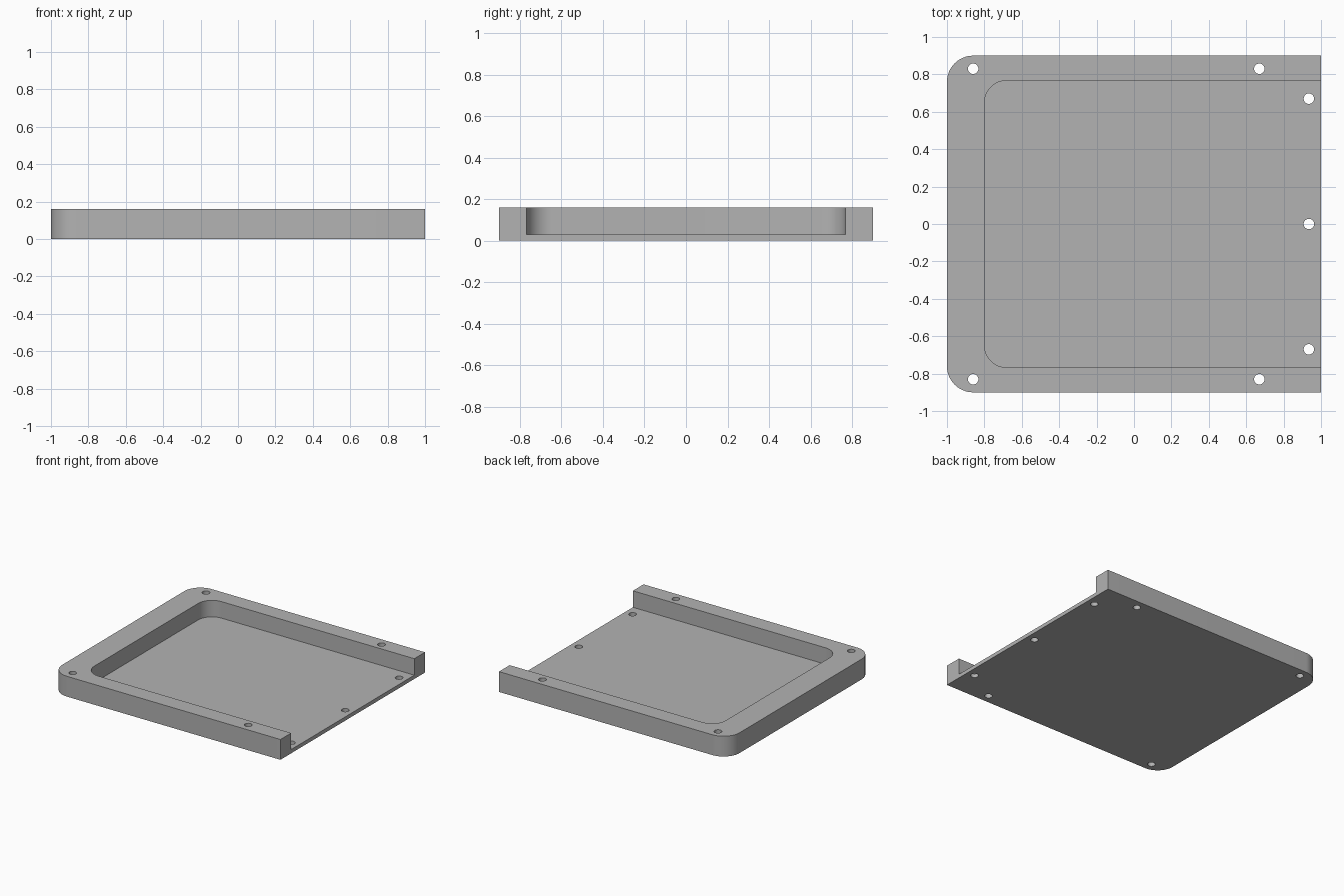
import bpy, bmesh
from math import pi, sin, cos

if "Cube" in bpy.data.objects:
    bpy.data.objects.remove(bpy.data.objects["Cube"])

HEIGHT, FLOOR = 0.16, 0.03
SEGMENTS = 16

grey = bpy.data.materials.new("plain grey")
grey.use_nodes = True
grey.diffuse_color = (0.45, 0.45, 0.45, 1)
grey.node_tree.nodes["Principled BSDF"].inputs["Base Color"].default_value = grey.diffuse_color


def arc(cx, cy, r, start, end, steps):
    return [(cx + r * cos(start + (end - start) * i / steps),
             cy + r * sin(start + (end - start) * i / steps)) for i in range(steps + 1)]


def slab_outline(left, right, half, r):
    """Rectangle whose two left corners are rounded, counter-clockwise."""
    return ([(right, -half), (right, half)]
            + arc(left + r, half - r, r, pi / 2, pi, SEGMENTS)
            + arc(left + r, r - half, r, pi, 1.5 * pi, SEGMENTS))


def prism(name, outlines, bottom, top):
    bm = bmesh.new()
    for outline in outlines:
        face = bm.faces.new([bm.verts.new((x, y, bottom)) for x, y in outline])
        grown = bmesh.ops.extrude_face_region(bm, geom=[face])["geom"]
        verts = [g for g in grown if isinstance(g, bmesh.types.BMVert)]
        bmesh.ops.translate(bm, verts=verts, vec=(0, 0, top - bottom))
    bmesh.ops.recalc_face_normals(bm, faces=bm.faces)
    mesh = bpy.data.meshes.new(name)
    bm.to_mesh(mesh)
    bm.free()
    mesh.materials.append(grey)
    obj = bpy.data.objects.new(name, mesh)
    bpy.context.collection.objects.link(obj)
    return obj


# Tray body with two rounded corners
tray = prism("tray", [slab_outline(-1, 1, 0.9, 0.14)], 0, HEIGHT)

# Pocket, open on the right side
pocket = prism("pocket_cutter", [slab_outline(-0.8, 1.1, 0.767, 0.12)], FLOOR, HEIGHT + 0.1)

# Screw holes in the rim and along the open edge
centres = [(x, y) for x in (-0.86, 0.67) for y in (-0.83, 0.83)]
centres += [(0.935, y) for y in (-0.67, 0, 0.67)]
holes = prism("hole_cutter",
              [arc(x, y, 0.028, 0, 2 * pi, 24)[:-1] for x, y in centres],
              -0.1, HEIGHT + 0.1)

bpy.ops.object.select_all(action="DESELECT")
bpy.context.view_layer.objects.active = tray
tray.select_set(True)
for cutter in (pocket, holes):
    cutter.hide_render = True
    cut = tray.modifiers.new(cutter.name, "BOOLEAN")
    cut.operation = "DIFFERENCE"
    cut.solver = "EXACT"
    cut.object = cutter
    bpy.ops.object.modifier_apply(modifier=cut.name)
    bpy.data.objects.remove(cutter)

bpy.ops.object.shade_smooth_by_angle(angle=pi / 6)
